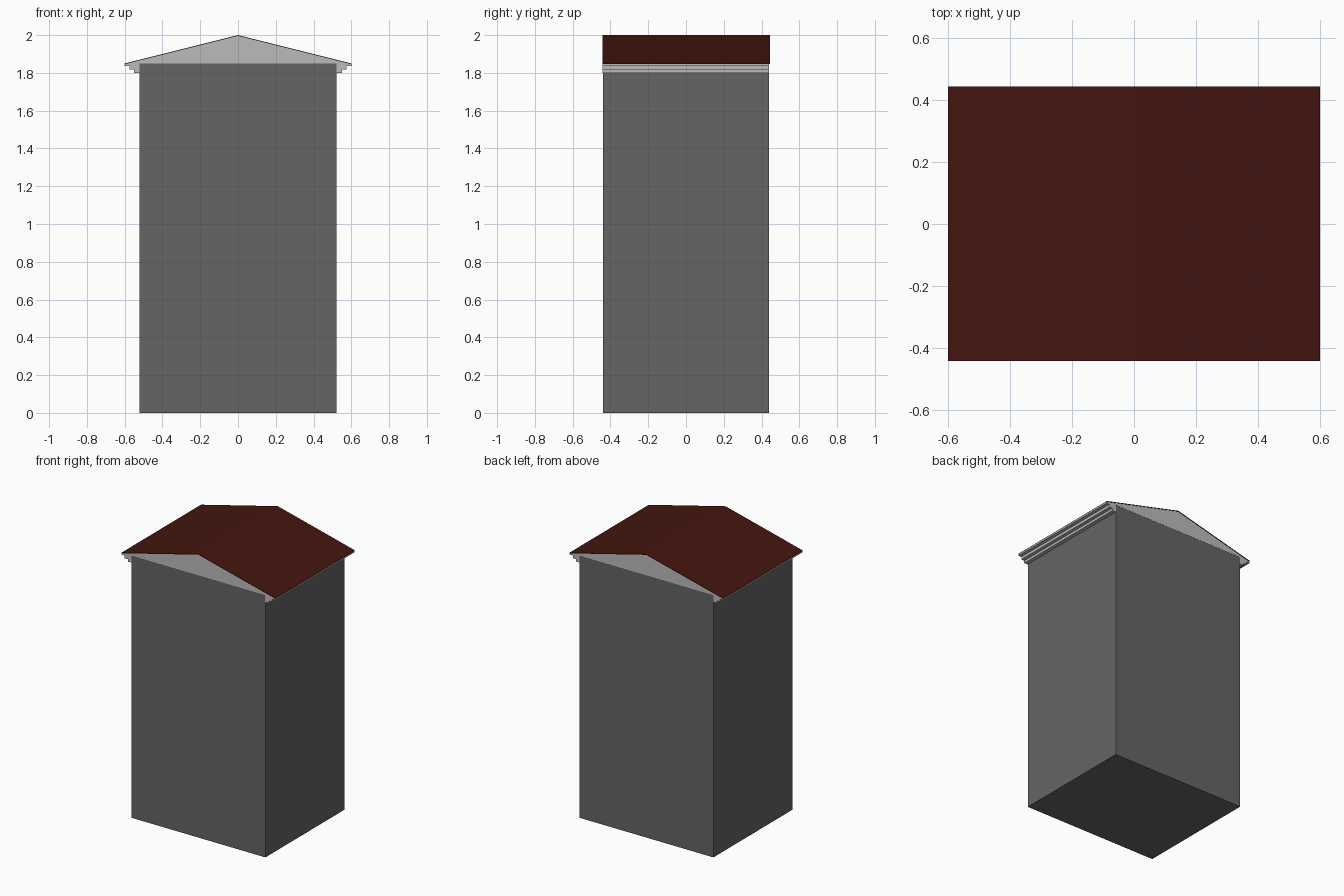
import bpy
import bmesh

if "Cube" in bpy.data.objects:
    bpy.data.objects.remove(bpy.data.objects["Cube"])


def material(name, color):
    m = bpy.data.materials.new(name)
    m.diffuse_color = (*color, 1)
    m.use_nodes = True
    m.node_tree.nodes["Principled BSDF"].inputs["Base Color"].default_value = m.diffuse_color
    return m


def extrude_profile(name, pts, y0, y1, mat):
    """Closed (x, z) outline extruded along y."""
    bm = bmesh.new()
    face = bm.faces.new([bm.verts.new((x, y0, z)) for x, z in pts])
    ext = bmesh.ops.extrude_face_region(bm, geom=[face])["geom"]
    verts = [g for g in ext if isinstance(g, bmesh.types.BMVert)]
    bmesh.ops.translate(bm, verts=verts, vec=(0, y1 - y0, 0))
    bmesh.ops.recalc_face_normals(bm, faces=bm.faces)
    mesh = bpy.data.meshes.new(name)
    bm.to_mesh(mesh)
    bm.free()
    mesh.materials.append(mat)
    ob = bpy.data.objects.new(name, mesh)
    bpy.context.collection.objects.link(ob)
    return ob


wall = material("wall_grey", (0.13, 0.13, 0.13))
trim = material("trim_grey", (0.5, 0.5, 0.5))
red = material("roof_red", (0.06, 0.008, 0.005))

HALF_W, HALF_D, EAVE_Z, EAVE_X = 0.522, 0.44, 1.85, 0.60

# Main tower block
extrude_profile("walls", [(-HALF_W, 0), (HALF_W, 0), (HALF_W, EAVE_Z), (-HALF_W, EAVE_Z)],
                -HALF_D, HALF_D, wall)

# Light gable block with the stepped eave moulding on both sides
steps = [(HALF_W, 1.80), (0.55, 1.80), (0.55, 1.817), (0.575, 1.817),
         (0.575, 1.836), (EAVE_X, 1.836), (EAVE_X, 1.846)]
for side, name in ((1, "eave_moulding_right"), (-1, "eave_moulding_left")):
    outline = steps + [(HALF_W, 1.846 + 0.078 * 0.25)]
    extrude_profile(name, [(side * x, z) for x, z in outline], -0.442, HALF_D, trim)
extrude_profile("gable", [(-HALF_W, EAVE_Z), (HALF_W, EAVE_Z), (HALF_W, 1.8655), (0, 1.996),
                          (-HALF_W, 1.8655)], -0.441, 0.441, trim)

# Thin red roof covering
extrude_profile("roof", [(-EAVE_X, 1.846), (0, 1.996), (EAVE_X, 1.846),
                         (EAVE_X, EAVE_Z), (0, 2.0), (-EAVE_X, EAVE_Z)],
                -0.442, 0.444, red)
